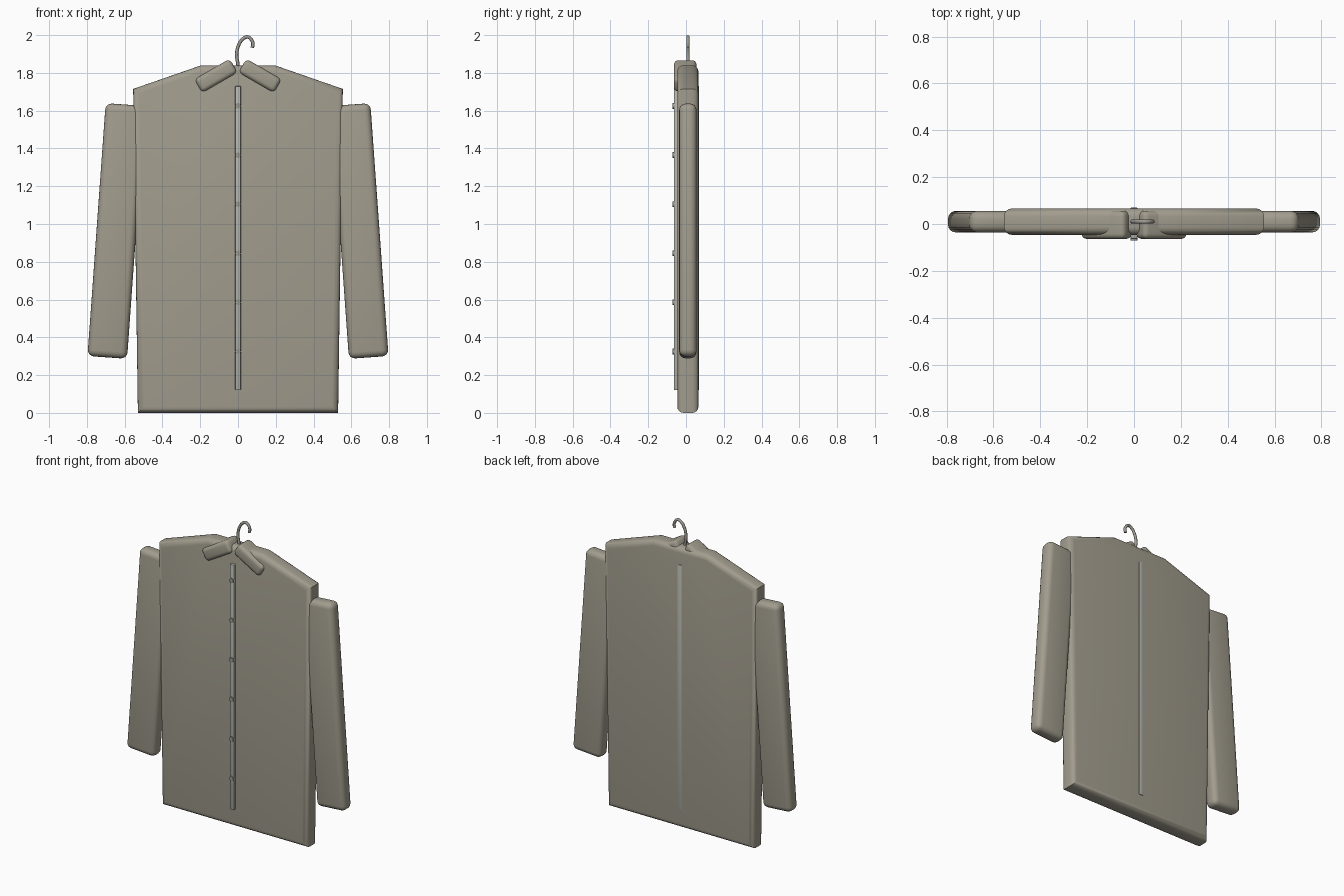
import bpy, bmesh, math
from mathutils import Matrix

if "Cube" in bpy.data.objects:
    bpy.data.objects.remove(bpy.data.objects["Cube"])


def material(name, rgb):
    m = bpy.data.materials.new(name)
    m.diffuse_color = (*rgb, 1)
    m.use_nodes = True
    m.node_tree.nodes["Principled BSDF"].inputs["Base Color"].default_value = m.diffuse_color
    return m


FABRIC = material("taupe fabric", (0.36, 0.335, 0.27))
TRIM = material("light grey trim", (0.46, 0.46, 0.42))
METAL = material("dull metal", (0.33, 0.32, 0.28))


def finish(bm, name, mat):
    bmesh.ops.recalc_face_normals(bm, faces=bm.faces)
    mesh = bpy.data.meshes.new(name)
    bm.to_mesh(mesh)
    bm.free()
    mesh.materials.append(mat)
    ob = bpy.data.objects.new(name, mesh)
    bpy.context.collection.objects.link(ob)
    bpy.ops.object.select_all(action='DESELECT')
    ob.select_set(True)
    bpy.context.view_layer.objects.active = ob
    bpy.ops.object.shade_smooth_by_angle(angle=math.radians(40))
    return ob


def round_box(name, loc, size, bevel, tilt, mat, segments=4):
    bm = bmesh.new()
    bmesh.ops.create_cube(bm, size=1, matrix=Matrix.Diagonal((*size, 1)))
    bmesh.ops.bevel(bm, geom=bm.edges[:], offset=bevel, segments=segments,
                    profile=0.5, affect='EDGES')
    bm.transform(Matrix.Translation(loc) @ Matrix.Rotation(tilt, 4, 'Y'))
    return finish(bm, name, mat)


# Shirt body: outline extruded in y, front and back rims rounded
half = [(0.53, 0), (0.555, 1.715), (0.195, 1.84)]
outline = half + [(-x, z) for x, z in reversed(half)]
bm = bmesh.new()
front = bm.faces.new([bm.verts.new((x, -0.046, z)) for x, z in outline])
ext = bmesh.ops.extrude_face_region(bm, geom=[front], use_keep_orig=True)
for v in ext["geom"]:
    if isinstance(v, bmesh.types.BMVert):
        v.co.y = 0.066
rims = [e for e in bm.edges if abs(e.verts[0].co.y - e.verts[1].co.y) < 1e-5]
bmesh.ops.recalc_face_normals(bm, faces=bm.faces)
bmesh.ops.bevel(bm, geom=rims, offset=0.033, segments=4, profile=0.5,
                affect='EDGES')
finish(bm, "shirt_body", FABRIC)

# Sleeves and collar flaps on both sides
for side, s in (("left", -1), ("right", 1)):
    round_box(side + "_sleeve", (s * 0.644, 0.01, 0.963),
              (0.21, 0.092, 1.342), 0.034, -s * math.radians(4.1), FABRIC)
    round_box(side + "_collar", (s * 0.117, -0.004, 1.784),
              (0.217, 0.12, 0.084), 0.023, s * math.radians(30), FABRIC)

# Button placket strip, showing at front and back
round_box("placket", (0, 0.003, 0.925), (0.03, 0.134, 1.61), 0.004, 0, TRIM, 2)

# Buttons
for i in range(6):
    bm = bmesh.new()
    bmesh.ops.create_cone(bm, cap_ends=True, segments=20, radius1=0.015,
                          radius2=0.015, depth=0.016)
    bm.transform(Matrix.Translation((0, -0.0625, 0.325 + 0.26 * i))
                 @ Matrix.Rotation(math.pi / 2, 4, 'X'))
    finish(bm, "button_%d" % (i + 1), METAL)

# Hanger hook: a round curve along a bent path
path = [(0, 1.79), (0, 1.84), (-0.007, 1.90), (0.006, 1.952), (0.03, 1.983),
        (0.053, 1.99), (0.073, 1.972), (0.079, 1.95), (0.075, 1.933)]
curve = bpy.data.curves.new("hanger_hook", 'CURVE')
curve.dimensions = '3D'
curve.bevel_depth = 0.009
curve.bevel_resolution = 3
curve.use_fill_caps = True
curve.resolution_u = 6
spline = curve.splines.new('BEZIER')
spline.bezier_points.add(len(path) - 1)
for p, (x, z) in zip(spline.bezier_points, path):
    p.co = (x, 0.01, z)
    p.handle_left_type = p.handle_right_type = 'AUTO'
curve.materials.append(METAL)
hook = bpy.data.objects.new("hanger_hook", curve)
bpy.context.collection.objects.link(hook)
